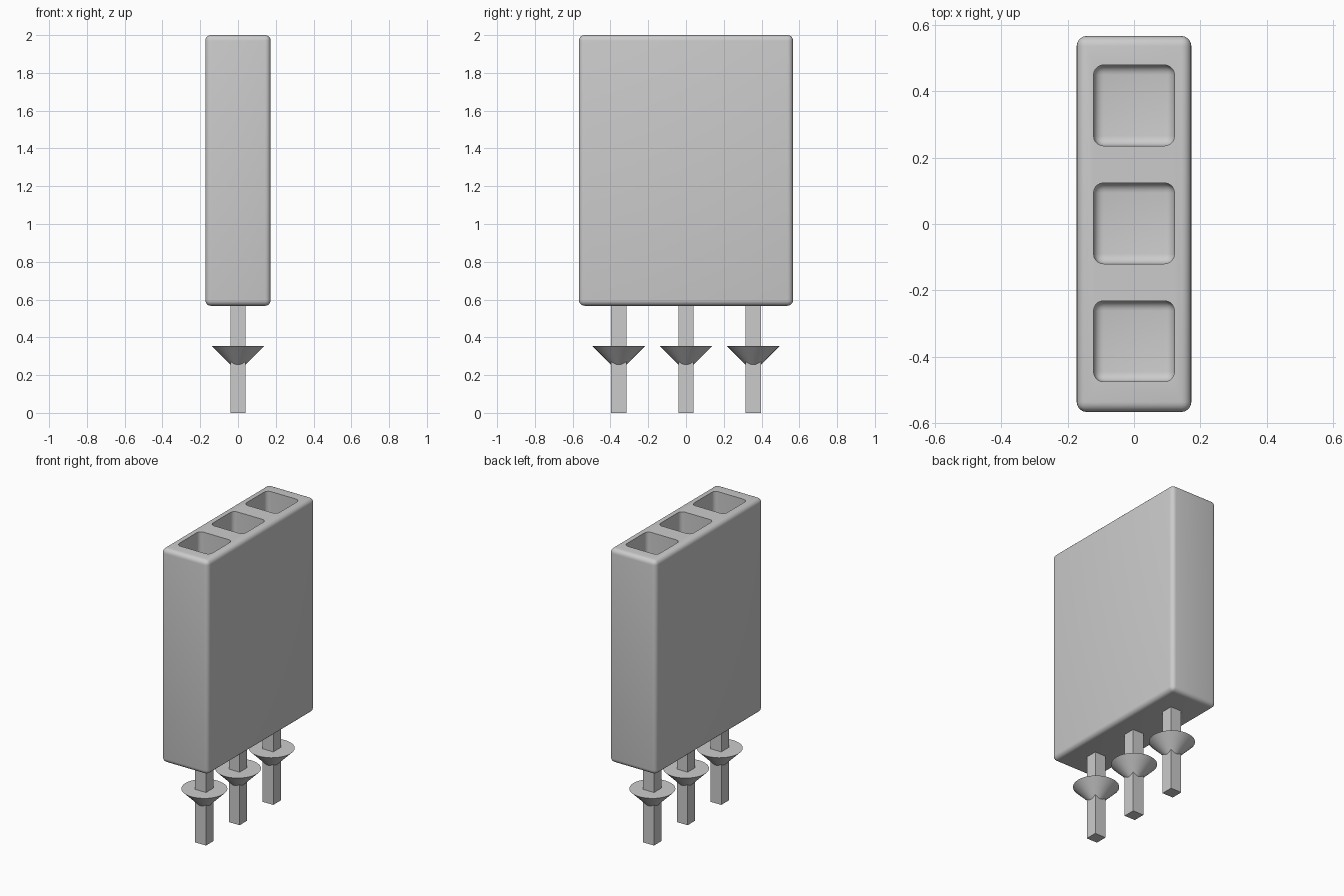
import bpy, bmesh
from mathutils import Matrix, Vector

if "Cube" in bpy.data.objects:
    bpy.data.objects.remove(bpy.data.objects["Cube"])

grey = bpy.data.materials.new("plain_grey")
grey.diffuse_color = (0.6, 0.6, 0.6, 1)
grey.use_nodes = True
grey.node_tree.nodes["Principled BSDF"].inputs["Base Color"].default_value = grey.diffuse_color

PITCH = 0.356


def finish(name, bm):
    mesh = bpy.data.meshes.new(name)
    bm.to_mesh(mesh)
    bm.free()
    mesh.materials.append(grey)
    obj = bpy.data.objects.new(name, mesh)
    bpy.context.collection.objects.link(obj)
    return obj


def box(name, lo, hi, radius=0):
    lo, hi = Vector(lo), Vector(hi)
    bm = bmesh.new()
    bmesh.ops.create_cube(bm, size=1, matrix=Matrix.Translation((lo + hi) / 2)
                          @ Matrix.Diagonal((*(hi - lo), 1)))
    if radius:
        bmesh.ops.bevel(bm, geom=bm.edges[:], offset=radius, segments=5,
                        profile=0.5, affect='EDGES')
    return finish(name, bm)


# Rounded housing
housing = box("housing", (-0.173, -0.567, 0.567), (0.173, 0.567, 2.0), 0.03)

for i in (-1, 0, 1):
    y = i * PITCH
    # Deep rounded socket, cut from the top of the housing
    cutter = box(f"socket_cutter_{i + 2}", (-0.122, y + 0.002 - 0.122, 0.58),
                 (0.122, y + 0.002 + 0.122, 2.2), 0.03)
    cutter.hide_render = True
    cutter.hide_set(True)
    cut = housing.modifiers.new("socket", 'BOOLEAN')
    cut.object = cutter
    cut.solver = 'EXACT'

    # Square pin
    box(f"pin_{i + 2}", (-0.04, y - 0.04, 0), (0.04, y + 0.04, 0.57))

    # Conical collar, flat side up
    bm = bmesh.new()
    bmesh.ops.create_cone(bm, cap_ends=True, segments=32, radius1=0.03,
                          radius2=0.14, depth=0.11,
                          matrix=Matrix.Translation((0, y, 0.3)))
    collar = finish(f"collar_{i + 2}", bm)
    collar.data.shade_smooth()
    collar.data.set_sharp_from_angle(angle=0.6)

# Apply the sockets, then remove the cutters
graph = bpy.context.evaluated_depsgraph_get()
cut_mesh = bpy.data.meshes.new_from_object(housing.evaluated_get(graph))
housing.modifiers.clear()
housing.data = cut_mesh
for obj in list(bpy.data.objects):
    if obj.name.startswith("socket_cutter"):
        bpy.data.objects.remove(obj)
cut_mesh.shade_smooth()
cut_mesh.set_sharp_from_angle(angle=0.6)
